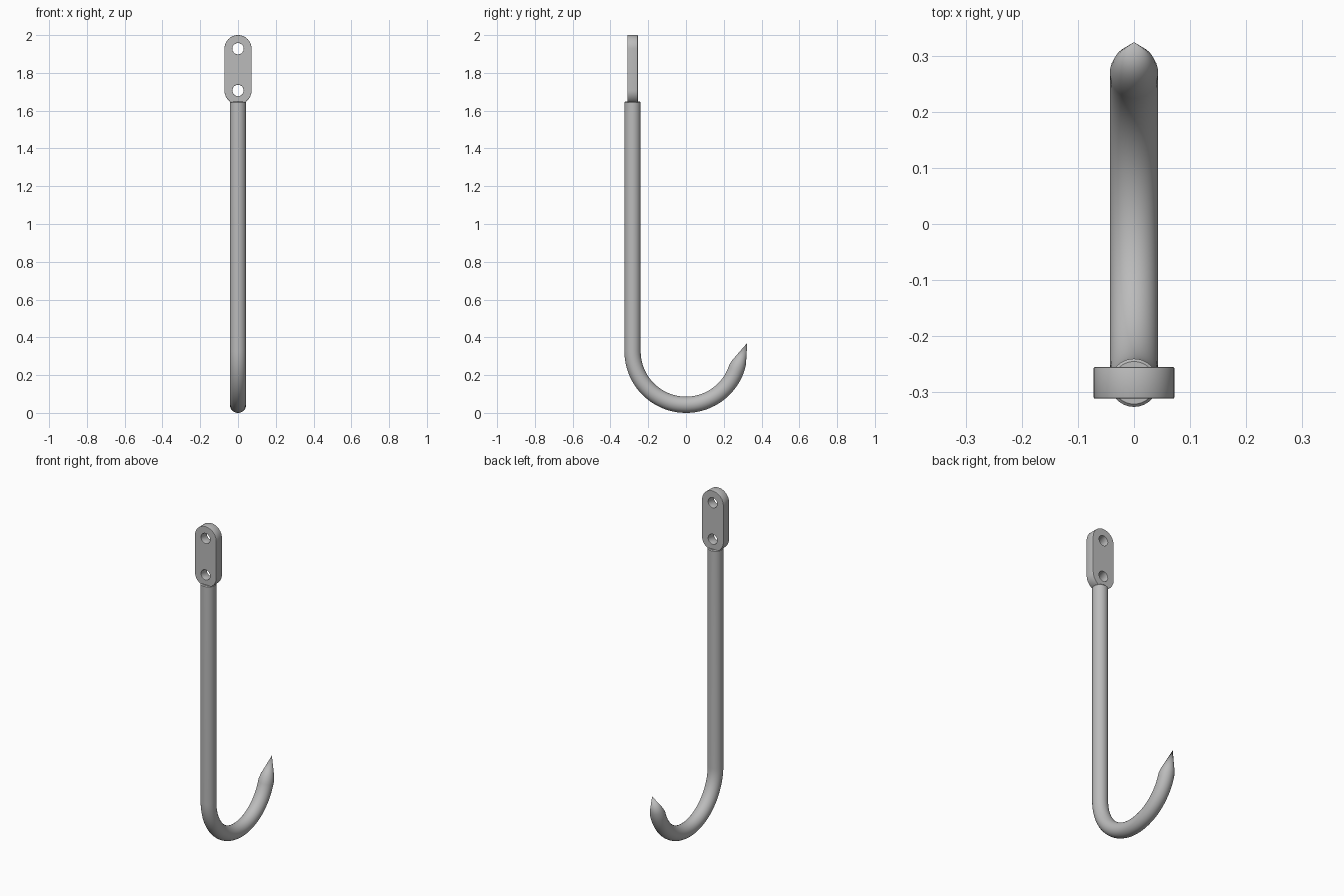
import bpy, bmesh
from math import sin, cos, pi, radians
from mathutils import Vector

if "Cube" in bpy.data.objects:
    bpy.data.objects.remove(bpy.data.objects["Cube"])

steel = bpy.data.materials.new("grey steel")
steel.use_nodes = True
GREY = (0.5, 0.5, 0.5, 1)
steel.diffuse_color = GREY
steel.node_tree.nodes["Principled BSDF"].inputs["Base Color"].default_value = GREY

ROD = 0.043       # rod radius
BEND = 0.283      # bend radius along the rod centre
CENTRE_Z = ROD + BEND
SIDES = 32


def finish(obj, angle=35):
    bpy.ops.object.select_all(action='DESELECT')
    obj.select_set(True)
    bpy.context.view_layer.objects.active = obj
    bpy.ops.object.shade_smooth_by_angle(angle=radians(angle))


# Hook rod: stations of (centre, in-plane normal, radius) swept into a tube
side = Vector((0, -1, 0))
stations = [(Vector((0, -BEND, z)), side, r)
            for z, r in ((1.648, ROD - 0.005), (1.643, ROD), (CENTRE_Z, ROD))]
STEPS = 40
for i in range(1, STEPS + 1):
    a = pi + (pi - radians(17)) * i / STEPS
    n = Vector((0, cos(a), sin(a)))
    stations.append((Vector((0, 0, CENTRE_Z)) + n * BEND, n, ROD))

# Shoulder where the point begins
last, n, _ = stations[-1]
tip = Vector((0, 0.324, 0.37))
stations.append((last.lerp(tip, 0.2), n, ROD * 0.88))

bm = bmesh.new()
rings = []
for c, n, r in stations:
    rings.append([bm.verts.new(c + r * (n * cos(t) + Vector((1, 0, 0)) * sin(t)))
                  for t in (2 * pi * k / SIDES for k in range(SIDES))])
for a, b in zip(rings, rings[1:]):
    for k in range(SIDES):
        j = (k + 1) % SIDES
        bm.faces.new((a[k], a[j], b[j], b[k]))
bm.faces.new(rings[0])
apex = bm.verts.new(tip)
for k in range(SIDES):
    bm.faces.new((rings[-1][k], rings[-1][(k + 1) % SIDES], apex))
bmesh.ops.recalc_face_normals(bm, faces=bm.faces)
mesh = bpy.data.meshes.new("hook_rod")
bm.to_mesh(mesh)
bm.free()
rod = bpy.data.objects.new("hook_rod", mesh)
bpy.context.collection.objects.link(rod)
mesh.materials.append(steel)
finish(rod)

# Mounting plate: stadium outline with two round holes, extruded
LOW, HIGH = 1.707, 1.928
PLATE_R, HOLE_R = 0.072, 0.03
curve = bpy.data.curves.new("mounting_plate", 'CURVE')
curve.dimensions = '2D'
curve.fill_mode = 'BOTH'
curve.extrude = 0.026
curve.bevel_depth = 0.002
curve.bevel_resolution = 1
curve.offset = -0.002


def add_loop(points):
    s = curve.splines.new('POLY')
    s.points.add(len(points) - 1)
    for p, (x, y) in zip(s.points, points):
        p.co = (x, y, 0, 1)
    s.use_cyclic_u = True


def arc(z, r, start, end, steps):
    return [(r * cos(start + (end - start) * i / steps),
             z + r * sin(start + (end - start) * i / steps)) for i in range(steps + 1)]


add_loop(arc(HIGH, PLATE_R, 0, pi, 24) + arc(LOW, PLATE_R, pi, 2 * pi, 24))
for z in (LOW, HIGH):
    add_loop(arc(z, HOLE_R, 0, 2 * pi, 28)[:-1])

plate = bpy.data.objects.new("mounting_plate", curve)
bpy.context.collection.objects.link(plate)
plate.location = (0, -BEND, 0)
plate.rotation_euler = (pi / 2, 0, 0)
curve.materials.append(steel)
bpy.ops.object.select_all(action='DESELECT')
plate.select_set(True)
bpy.context.view_layer.objects.active = plate
bpy.ops.object.convert(target='MESH')
finish(bpy.context.view_layer.objects.active)
